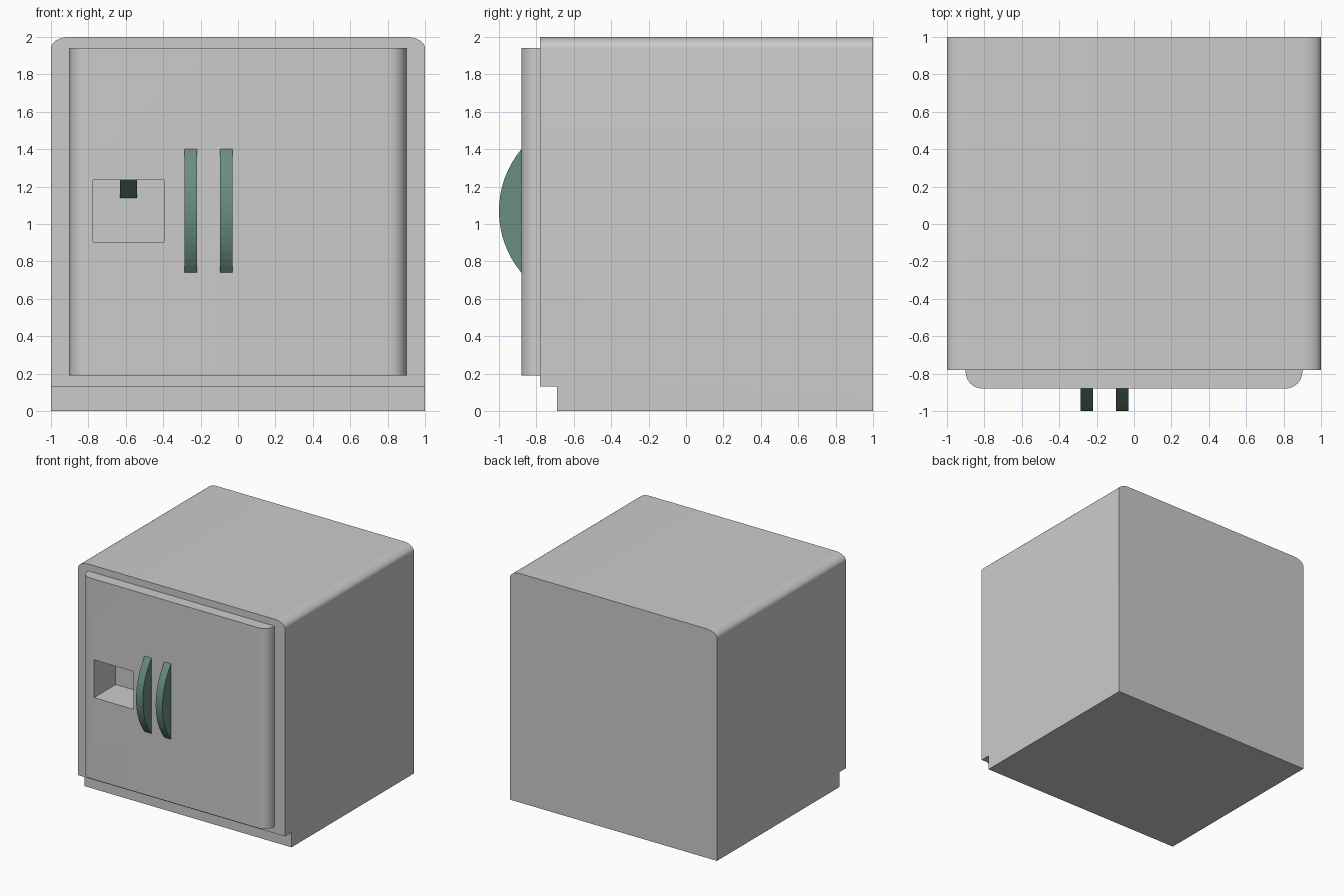
import bpy, bmesh, math
from mathutils import Vector

if "Cube" in bpy.data.objects:
    bpy.data.objects.remove(bpy.data.objects["Cube"])

green = bpy.data.materials.new("teal_green")
green.diffuse_color = (0.14, 0.27, 0.21, 1)
green.use_nodes = True
green.node_tree.nodes["Principled BSDF"].inputs["Base Color"].default_value = green.diffuse_color


def prism(name, points, axis, lo, hi, mat=None):
    """Extrude a 2D profile along one axis; the profile uses the other two axes in order."""
    def place(p, t):
        v = list(p)
        v.insert(axis, t)
        return Vector(v)
    bm = bmesh.new()
    a = [bm.verts.new(place(p, lo)) for p in points]
    b = [bm.verts.new(place(p, hi)) for p in points]
    bm.faces.new(a)
    bm.faces.new(b)
    n = len(points)
    for i in range(n):
        bm.faces.new((a[i], a[(i + 1) % n], b[(i + 1) % n], b[i]))
    bmesh.ops.recalc_face_normals(bm, faces=bm.faces)
    mesh = bpy.data.meshes.new(name)
    bm.to_mesh(mesh)
    bm.free()
    obj = bpy.data.objects.new(name, mesh)
    bpy.context.collection.objects.link(obj)
    if mat:
        mesh.materials.append(mat)
    return obj


def arc(cx, cy, rx, ry, a0, a1, n):
    return [(cx + rx * math.cos(math.radians(a0 + (a1 - a0) * i / n)),
             cy + ry * math.sin(math.radians(a0 + (a1 - a0) * i / n))) for i in range(n + 1)]


def rect(x0, x1, y0, y1):
    return [(x0, y0), (x1, y0), (x1, y1), (x0, y1)]


def activate(obj):
    bpy.ops.object.select_all(action='DESELECT')
    obj.select_set(True)
    bpy.context.view_layer.objects.active = obj


def cut(obj, cutter):
    activate(obj)
    mod = obj.modifiers.new("cut", 'BOOLEAN')
    mod.operation = 'DIFFERENCE'
    mod.solver = 'EXACT'
    mod.object = cutter
    bpy.ops.object.modifier_apply(modifier=mod.name)


# Cabinet with rounded top edges
cabinet = prism("cabinet", [(-1, 0), (1, 0)]
                + arc(0.9, 1.94, 0.1, 0.06, 0, 90, 10)
                + arc(-0.9, 1.94, 0.1, 0.06, 90, 180, 10), 1, -0.78, 1)

# Door slab with rounded front edges
door = prism("door_panel", [(0.9, -0.78), (-0.9, -0.78)]
             + arc(-0.81, -0.79, 0.09, 0.09, 180, 270, 10)
             + arc(0.81, -0.79, 0.09, 0.09, 270, 360, 10), 2, 0.19, 1.94)

# Toe kick and dispenser recess
toe_cutter = prism("toe_cutter", rect(-1.2, 1.2, -0.2, 0.13), 1, -1.2, -0.69)
recess_cutter = prism("recess_cutter", rect(-0.775, -0.395, 0.905, 1.235), 1, -1.2, -0.58)
cut(cabinet, toe_cutter)
cut(cabinet, recess_cutter)
cut(door, recess_cutter)
for cutter in (toe_cutter, recess_cutter):
    bpy.data.objects.remove(cutter)

for obj in (cabinet, door):
    activate(obj)
    bpy.ops.object.shade_smooth_by_angle(angle=math.radians(30))

# Dispenser spout, sloping back under the recess ceiling
prism("dispenser_spout", [(-0.75, 1.235), (-0.58, 1.235), (-0.58, 1.14)],
      0, -0.63, -0.54, green)

# Two bowed door handles
radius = 0.514
half = math.degrees(math.asin(0.33 / radius))
bow = arc(-1 + radius, 1.07, radius, radius, 180 - half, 180 + half, 16)
for side, x in (("left", -0.285), ("right", -0.095)):
    prism(side + "_handle", bow, 0, x, x + 0.065, green)
